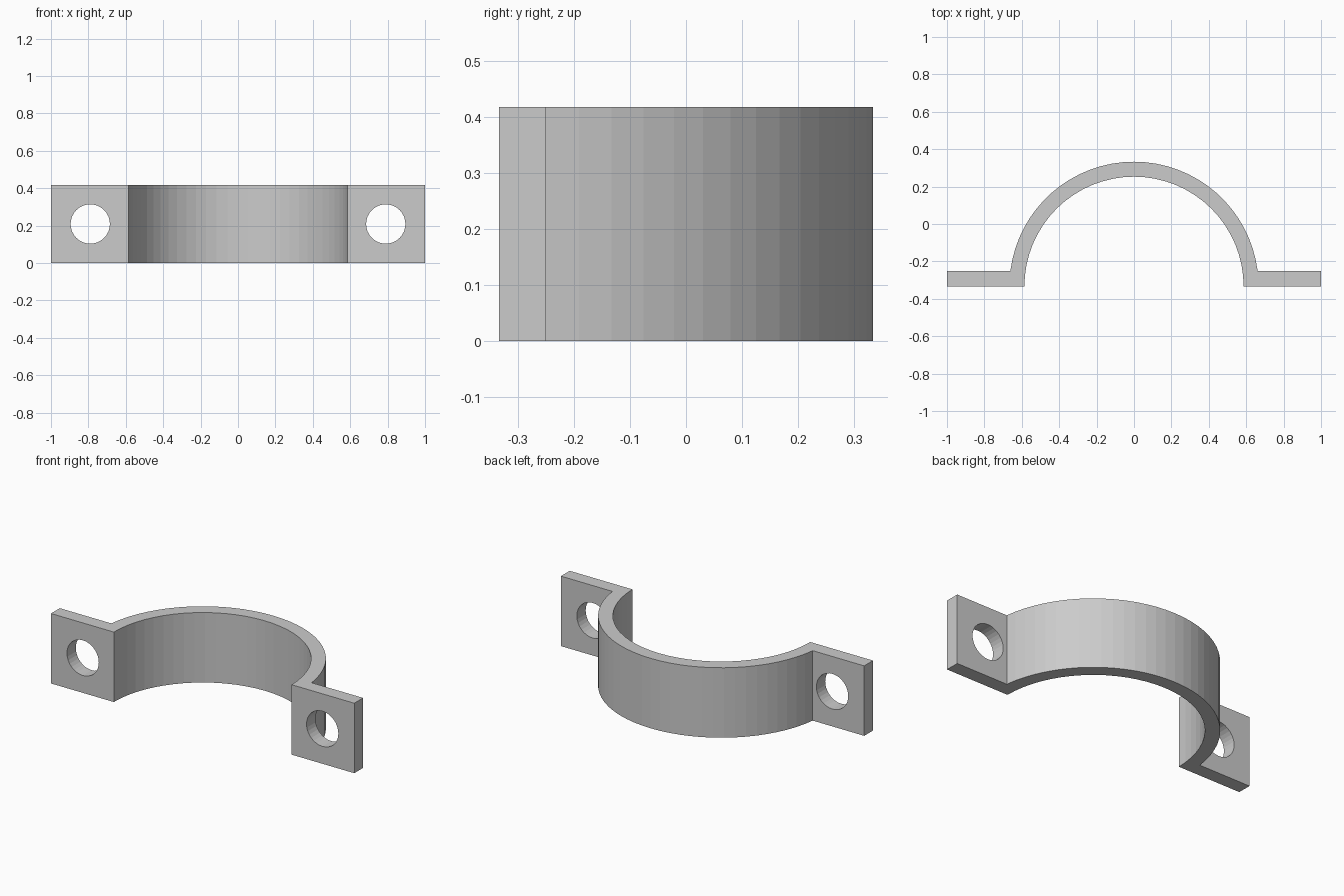
import bpy, bmesh, math
from mathutils import Matrix

if "Cube" in bpy.data.objects:
    bpy.data.objects.remove(bpy.data.objects["Cube"])

HEIGHT = 0.417
BACK, TAB_BACK = -0.333, -0.25      # tab front and rear planes
R_IN, R_OUT = 0.586, 0.666          # arch radii, centred on y = BACK
SEGS = 32

steel = bpy.data.materials.new("grey_metal")
steel.diffuse_color = (0.6, 0.6, 0.6, 1)
steel.use_nodes = True
steel.node_tree.nodes["Principled BSDF"].inputs["Base Color"].default_value = steel.diffuse_color


def make_object(name, bm):
    bmesh.ops.recalc_face_normals(bm, faces=bm.faces)
    mesh = bpy.data.meshes.new(name)
    bm.to_mesh(mesh)
    bm.free()
    mesh.materials.append(steel)
    obj = bpy.data.objects.new(name, mesh)
    bpy.context.collection.objects.link(obj)
    return obj


def arc(radius, start, end):
    for i in range(SEGS + 1):
        a = start + (end - start) * i / SEGS
        yield radius * math.cos(a), BACK + radius * math.sin(a)


# Clamp outline: inner arch, left tab, outer arch, right tab
foot = math.asin((TAB_BACK - BACK) / R_OUT)
outline = list(arc(R_IN, 0, math.pi))
outline += [(-1, BACK), (-1, TAB_BACK)]
outline += list(arc(R_OUT, math.pi - foot, foot))
outline += [(1, TAB_BACK), (1, BACK)]

bm = bmesh.new()
face = bm.faces.new([bm.verts.new((x, y, 0)) for x, y in outline])
top = bmesh.ops.extrude_face_region(bm, geom=[face])["geom"]
bmesh.ops.translate(bm, vec=(0, 0, HEIGHT),
                    verts=[v for v in top if isinstance(v, bmesh.types.BMVert)])
clamp = make_object("pipe_clamp", bm)

# Bolt holes through both tabs
bm = bmesh.new()
for side in (-1, 1):
    place = (Matrix.Translation((side * 0.79, (BACK + TAB_BACK) / 2, HEIGHT / 2))
             @ Matrix.Rotation(math.pi / 2, 4, 'X'))
    bmesh.ops.create_cone(bm, cap_ends=True, segments=32, radius1=0.105,
                          radius2=0.105, depth=0.3, matrix=place)
cutter = make_object("bolt_hole_cutter", bm)
cutter.hide_render = True
cutter.hide_set(True)

cut = clamp.modifiers.new("bolt_holes", 'BOOLEAN')
cut.operation = 'DIFFERENCE'
cut.solver = 'EXACT'
cut.object = cutter
